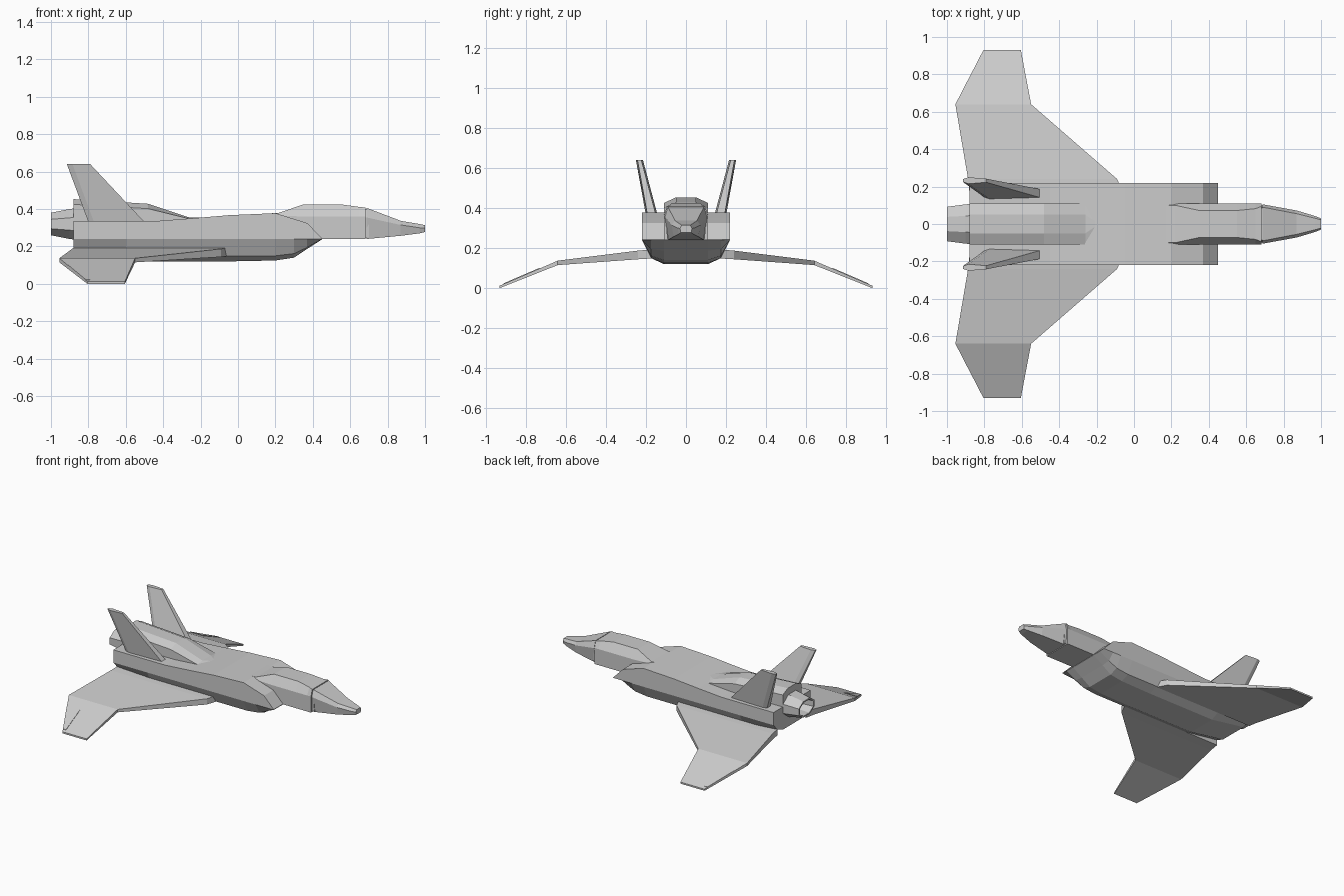
import bpy, bmesh, math

if "Cube" in bpy.data.objects:
    bpy.data.objects.remove(bpy.data.objects["Cube"])


def loft(name, rings, caps=True, closed=False):
    """Skin a list of equally sized 3D rings into one flat-shaded object."""
    bm = bmesh.new()
    vs = [[bm.verts.new(p) for p in r] for r in rings]
    n = len(vs[0])
    pairs = list(zip(vs, vs[1:]))
    if closed:
        pairs.append((vs[-1], vs[0]))
    for a, b in pairs:
        for i in range(n):
            j = (i + 1) % n
            bm.faces.new((a[i], a[j], b[j], b[i]))
    if caps and not closed:
        bm.faces.new(vs[0])
        bm.faces.new(vs[-1])
    bmesh.ops.remove_doubles(bm, verts=bm.verts, dist=0.0002)
    bmesh.ops.recalc_face_normals(bm, faces=bm.faces)
    me = bpy.data.meshes.new(name)
    bm.to_mesh(me)
    bm.free()
    ob = bpy.data.objects.new(name, me)
    bpy.context.collection.objects.link(ob)
    return ob


def section(x, half):
    """Mirror a half profile of (y, z) points, top to bottom, across y = 0."""
    return [(x, y, z) for y, z in half] + [(x, -y, z) for y, z in reversed(half)]


def mirror(ob):
    m = ob.modifiers.new("mirror", 'MIRROR')
    m.use_axis = (False, True, False)
    return ob


# Main hull with wedge-shaped side ducts and chamfered belly: x, top, belly shoulder, belly
hull = [(-.88, .335, .19, .165), (-.6, .335, .15, .12), (-.45, .335, .15, .12),
        (-.25, .35, .15, .12), (-.05, .367, .15, .12), (.2, .378, .15, .125),
        (.3, .347, .162, .14), (.37, .325, .195, .187), (.45, .243, .239, .238)]
loft("hull", [section(x, [(.11, t), (.22, t), (.22, .24), (.175, s), (.11, b)])
              for x, t, s, b in hull])

# Forward fuselage and canopy: x, top, top half width, shoulder z
cabin = [(.1, .372, .10, .36), (.22, .380, .10, .365), (.35, .425, .072, .36),
         (.55, .425, .072, .36), (.65, .411, .082, .36), (.682, .408, .095, .36)]
loft("cockpit", [section(x, [(w, t), (.11, s), (.11, .24)]) for x, t, w, s in cabin])

# Nose cone, split from the cockpit by a narrow seam
nose = [(.688, .406, .09, .105, .355, .24), (.87, .337, .055, .072, .315, .257),
        (.97, .32, .03, .042, .30, .27), (1.0, .314, .022, .03, .298, .277)]
loft("nose", [section(x, [(w, t), (h, s), (h * .85, b)]) for x, t, w, h, s, b in nose])
loft("nose_seam", [section(x, [(.085, .398), (.1, .355), (.095, .247)]) for x in (.67, .70)])

# Raised engine housing with pointed front
hump = [(-.88, .453, .425, .11), (-.48, .428, .402, .11),
        (-.26, .355, .348, .11), (-.19, .353, .350, .005)]
loft("engine_housing", [section(x, [(.45 * w, t), (w, s), (w, .26)]) for x, t, s, w in hump])


# Hollow eight-sided exhaust nozzle
def octagon(x, ry, rz):
    k = 1 / math.cos(math.pi / 8)
    return [(x, k * ry * math.cos(a), .32 + k * rz * math.sin(a))
            for a in (math.pi / 8 + i * math.pi / 4 for i in range(8))]


loft("exhaust_nozzle", [octagon(-.87, .108, .084), octagon(-.9, .105, .08), octagon(-1.0, .092, .06),
                        octagon(-1.0, .08, .05), octagon(-.9, .07, .045)])

# Cranked drooping wings: y, leading x, trailing x, top z, bottom z
wing = [(.17, -.06, -.88, .193, .148), (.24, -.09, -.887, .187, .144),
        (.64, -.55, -.955, .137, .115), (.93, -.605, -.805, .012, .0)]
mirror(loft("wing", [[(l, y, t), (r, y, t), (r, y, b), (l, y, b)] for y, l, r, t, b in wing]))

# Wing tip control surfaces
flap = [(.73, -.80, -.909, .1015), (.91, -.79, -.815, .024)]
mirror(loft("wing_tip_flap", [[(l, y, z), (r, y, z), (r, y, z - .01), (l, y, z - .01)]
                              for y, l, r, z in flap]))

# Canted twin tail fins: z, leading x, trailing x, inner y, outer y
fin = [(.32, -.49, -.796, .13, .192), (.64, -.79, -.915, .215, .25)]
mirror(loft("tail_fin", [[(l, i + .008, z), (l, o - .008, z), (r + .03, o, z), (r, o - .01, z),
                          (r, i + .01, z), (r + .03, i, z)] for z, l, r, i, o in fin]))
